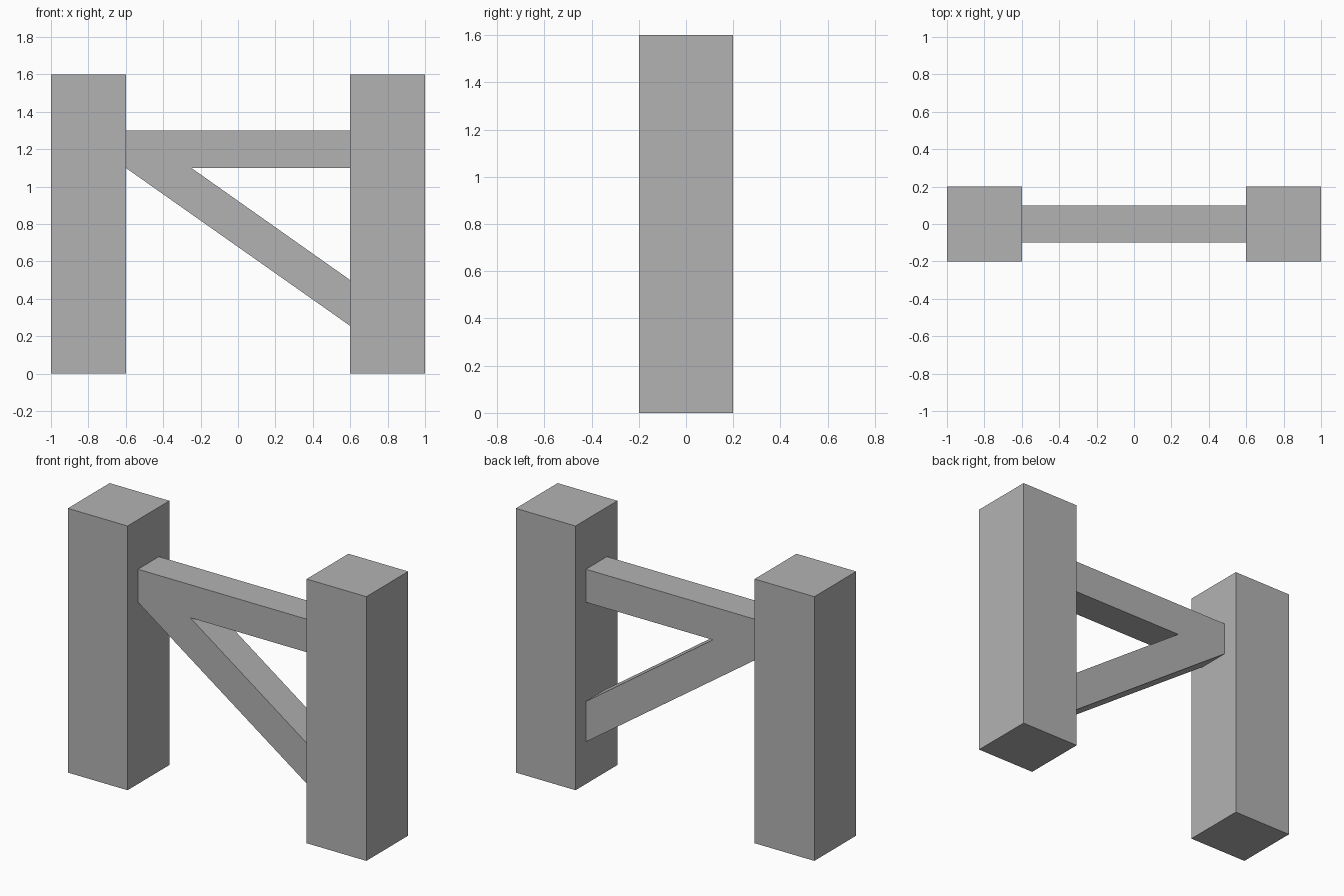
import bpy

# Remove the default cube
cube = bpy.data.objects.get("Cube")
if cube:
    bpy.data.objects.remove(cube, do_unlink=True)

# Single plain grey
GREY = (0.45, 0.45, 0.45, 1.0)
grey = bpy.data.materials.new("plain_grey")
grey.use_nodes = True
grey.diffuse_color = GREY
grey.node_tree.nodes["Principled BSDF"].inputs["Base Color"].default_value = GREY


def prism(name, outline, depth):
    """Extrude an (x, z) outline, listed counter-clockwise from the front, along y."""
    n = len(outline)
    verts = [(x, y, z) for y in (-depth / 2, depth / 2) for x, z in outline]
    faces = [tuple(range(n)), tuple(reversed(range(n, 2 * n)))]
    faces += [(i, i + n, (i + 1) % n + n, (i + 1) % n) for i in range(n)]
    mesh = bpy.data.meshes.new(name)
    mesh.from_pydata(verts, [], faces)
    mesh.materials.append(grey)
    obj = bpy.data.objects.new(name, mesh)
    bpy.context.collection.objects.link(obj)
    return obj


def box(name, x0, x1, z0, z1, depth):
    return prism(name, [(x0, z0), (x1, z0), (x1, z1), (x0, z1)], depth)


# Upright posts
box("right_post", -1.0, -0.6, 0.0, 1.6, 0.4)
box("left_post", 0.6, 1.0, 0.0, 1.6, 0.4)

# Horizontal rail between the posts
box("top_rail", -0.6, 0.6, 1.1, 1.3, 0.2)

# Diagonal brace, cut flush against the rail and the left post
prism("diagonal_brace", [(-0.6, 1.1), (0.6, 0.255), (0.6, 0.5), (-0.25, 1.1)], 0.2)
